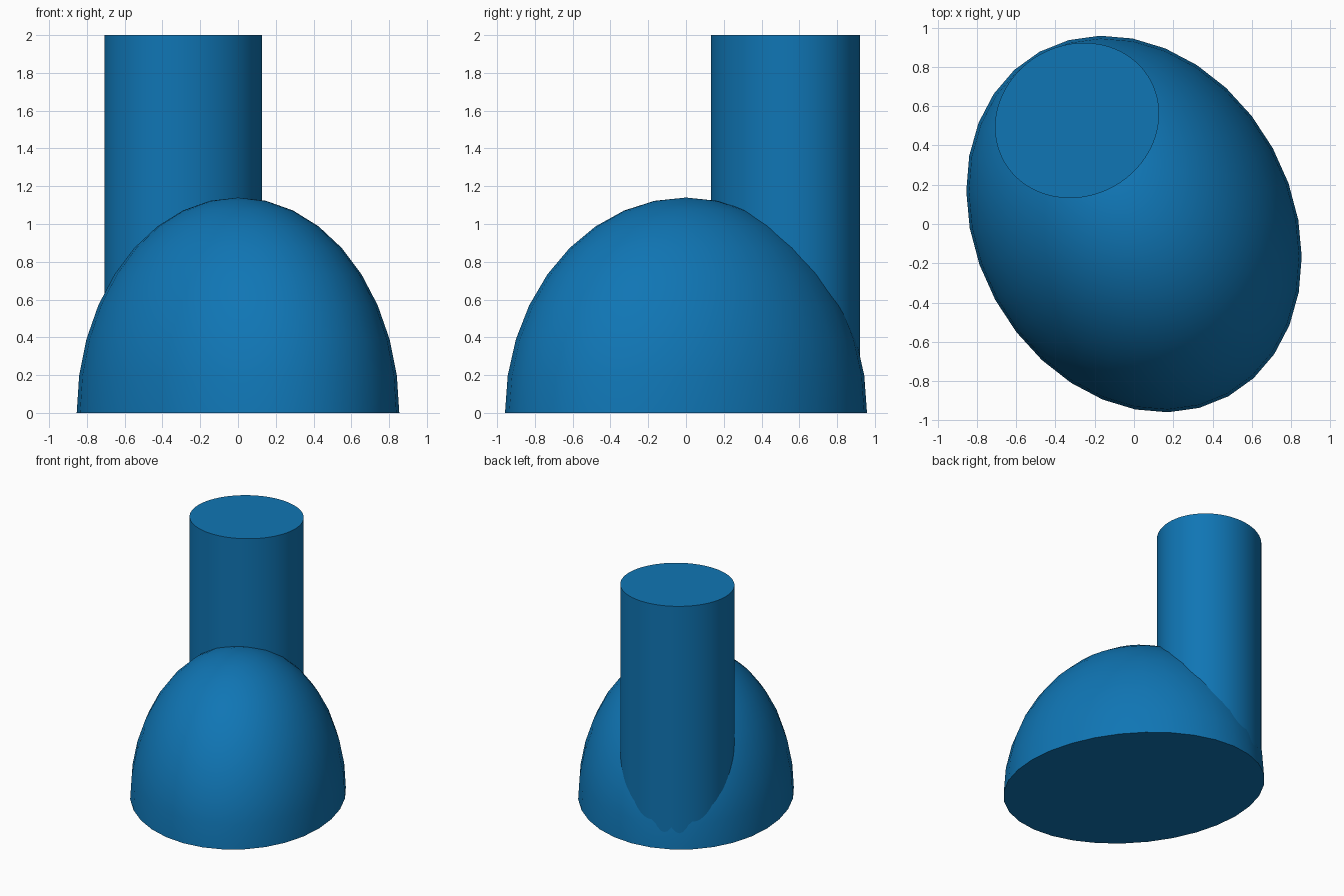
import bpy, bmesh, math

if "Cube" in bpy.data.objects:
    bpy.data.objects.remove(bpy.data.objects["Cube"])

TILT = math.radians(28.7)   # shared plan rotation of both parts

blue = bpy.data.materials.new("blue")
blue.diffuse_color = (0.005, 0.18, 0.46, 1)
blue.use_nodes = True
blue.node_tree.nodes["Principled BSDF"].inputs["Base Color"].default_value = blue.diffuse_color


def lathe(name, rings, segments, rx, ry, loc):
    """Stack of elliptical rings (radius factor, height); factor 0 closes to a point."""
    bm = bmesh.new()
    loops = []
    for f, z in rings:
        if f == 0:
            loops.append([bm.verts.new((0, 0, z))])
        else:
            loops.append([bm.verts.new((rx * f * math.cos(2 * math.pi * i / segments),
                                        ry * f * math.sin(2 * math.pi * i / segments), z))
                          for i in range(segments)])
    for a, b in zip(loops, loops[1:]):
        for i in range(segments):
            j = (i + 1) % segments
            if len(b) == 1:
                bm.faces.new((a[i], a[j], b[0]))
            else:
                bm.faces.new((a[i], a[j], b[j], b[i]))
    bm.faces.new(loops[0][::-1])
    if len(loops[-1]) > 1:
        bm.faces.new(loops[-1])
    me = bpy.data.meshes.new(name)
    bm.to_mesh(me)
    bm.free()
    me.materials.append(blue)
    ob = bpy.data.objects.new(name, me)
    bpy.context.collection.objects.link(ob)
    ob.location = loc
    ob.rotation_euler.z = TILT
    bpy.ops.object.select_all(action='DESELECT')
    ob.select_set(True)
    bpy.context.view_layer.objects.active = ob
    bpy.ops.object.shade_smooth_by_angle(angle=math.radians(35))
    return ob


# Half-ellipsoid dome with a flat underside
N = 9
profile = [(math.cos(i * math.pi / 2 / N), 1.14 * math.sin(i * math.pi / 2 / N)) for i in range(N)]
profile.append((0, 1.14))
lathe("dome", profile, 32, 0.805, 1.0, (0, 0, 0))

# Upright oval post rising from the back left of the dome
lathe("post", [(1, 0), (1, 2)], 96, 0.427, 0.385, (-0.29, 0.527, 0))
